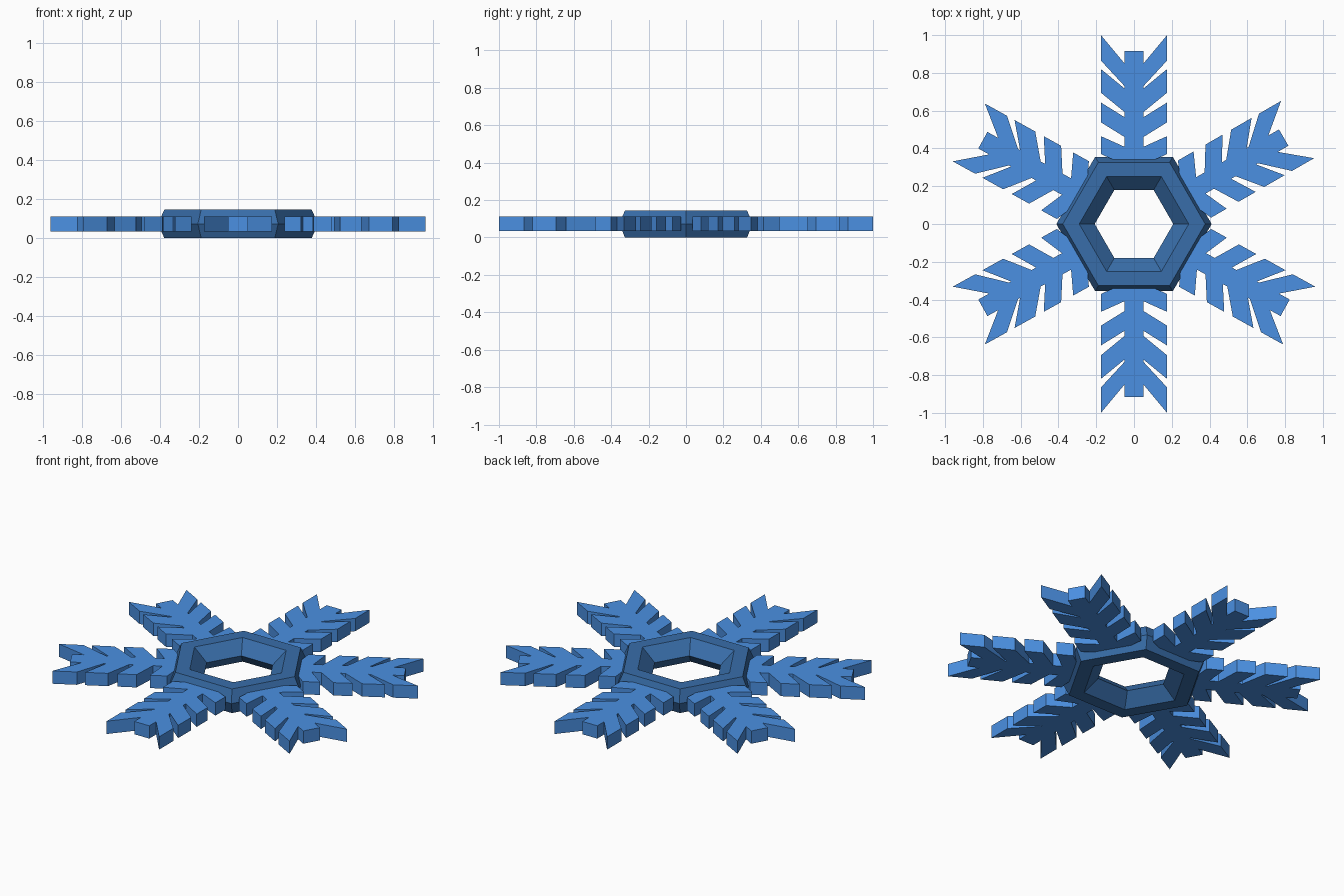
import bpy, bmesh
from math import radians, cos, sin, pi

if "Cube" in bpy.data.objects:
    bpy.data.objects.remove(bpy.data.objects["Cube"])

Z_MID = 0.0725


def material(name, color):
    m = bpy.data.materials.new(name)
    m.diffuse_color = color
    m.use_nodes = True
    m.node_tree.nodes["Principled BSDF"].inputs["Base Color"].default_value = m.diffuse_color
    return m


def add_object(name, bm, mat):
    bmesh.ops.recalc_face_normals(bm, faces=bm.faces)
    me = bpy.data.meshes.new(name)
    bm.to_mesh(me)
    bm.free()
    me.materials.append(mat)
    ob = bpy.data.objects.new(name, me)
    bpy.context.collection.objects.link(ob)
    return ob


ice = material("ice_blue", (0.07, 0.28, 0.76, 1))
deep_ice = material("deep_ice_blue", (0.04, 0.155, 0.4, 1))

# Hexagonal centre ring: faceted cross-section swept round six corners
section = [(0.411, Z_MID), (0.377, 0.145), (0.29, 0.145),
           (0.208, Z_MID), (0.29, 0.0), (0.377, 0.0)]
bm = bmesh.new()
loops = [[bm.verts.new((r * cos(k * pi / 3), r * sin(k * pi / 3), z))
          for r, z in section] for k in range(6)]
n = len(section)
for k in range(6):
    a, b = loops[k], loops[(k + 1) % 6]
    for j in range(n):
        i = (j + 1) % n
        bm.faces.new((a[j], b[j], b[i], a[i]))
add_object("centre_ring", bm, deep_ice)

# Fern-like arm outline along +x: (outer tip, tip edge length, slope) per branch
HALF, REACH = 0.05, 0.175
branches = [(1.0, 0.135, 1.2), (0.82, 0.125, 0.82),
            (0.643, 0.105, 0.62), (0.465, 0.095, 0.45)]
run = REACH - HALF
side = [(0.915, HALF)]
for k, (tip, edge, slope) in enumerate(branches):
    top = tip - run * slope
    low = tip - edge - run * slope
    if k + 1 < len(branches):
        t2, _, s2 = branches[k + 1]
        low = max(low, t2 - run * s2 + 0.012)
    side += [(top, HALF), (tip, REACH), (tip - edge, REACH), (low, HALF)]
side.append((0.27, HALF))
outline = side + [(x, -y) for x, y in reversed(side)]


def arm(name, angle):
    c, s = cos(radians(angle)), sin(radians(angle))
    b = bmesh.new()
    face = b.faces.new([b.verts.new((x * c - y * s, x * s + y * c, 0.034))
                        for x, y in outline])
    ext = bmesh.ops.extrude_face_region(b, geom=[face])["geom"]
    bmesh.ops.translate(b, vec=(0, 0, 0.077),
                        verts=[v for v in ext if isinstance(v, bmesh.types.BMVert)])
    add_object(name, b, ice)


# Six arms radiating from the flat sides of the ring
for i, angle in enumerate((30, 90, 151, 209, 270, 331)):
    arm(f"arm_{i + 1}", angle)
